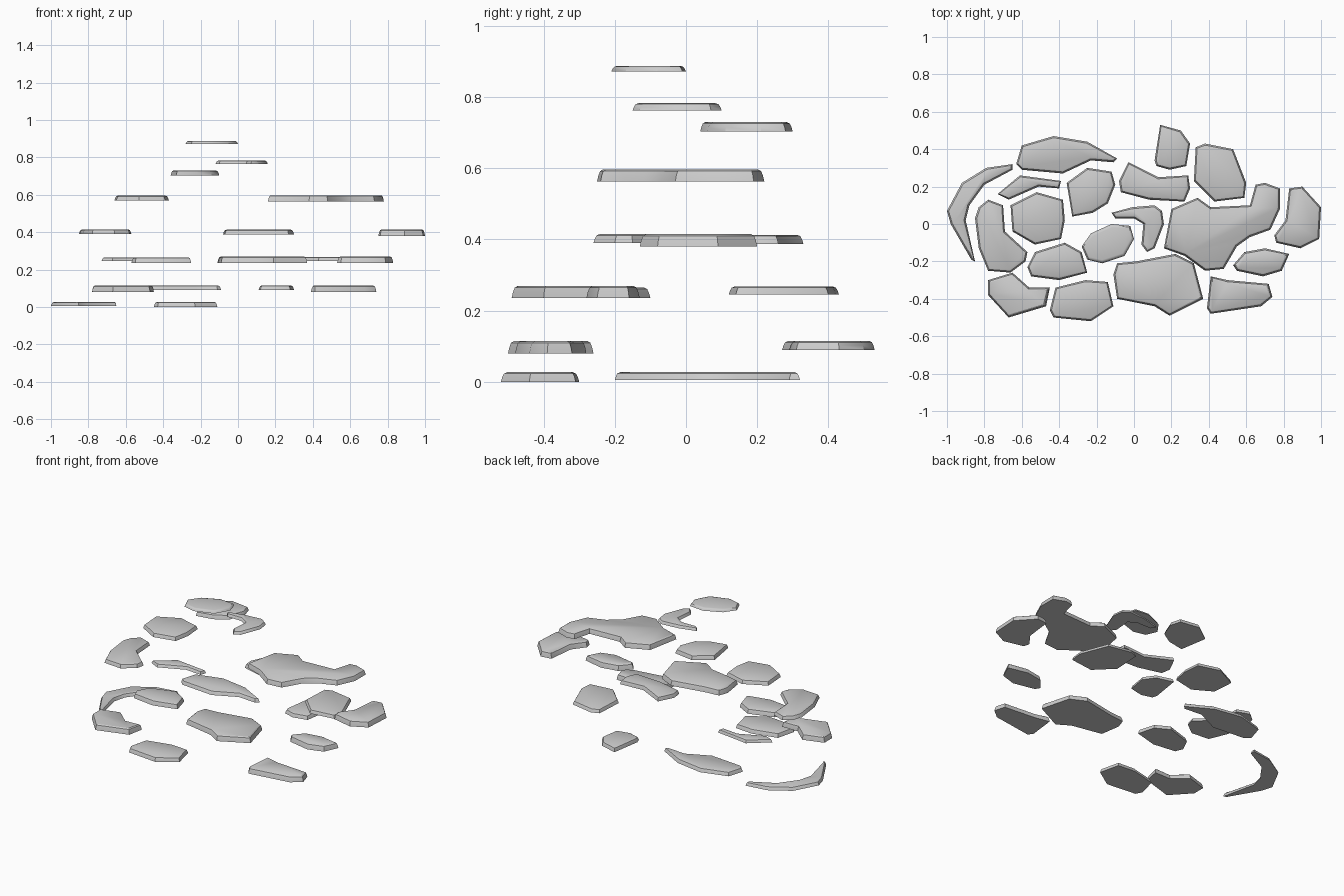
import bpy
import bmesh
from mathutils import Vector

cube = bpy.data.objects.get("Cube")
if cube:
    bpy.data.objects.remove(cube, do_unlink=True)

# One plain stone colour
stone_grey = bpy.data.materials.new("stone_grey")
stone_grey.use_nodes = True
colour = (0.6, 0.6, 0.6, 1)
stone_grey.diffuse_color = colour
stone_grey.node_tree.nodes["Principled BSDF"].inputs["Base Color"].default_value = colour

# Side profile shared by every slab: inward offset, share of the height
RIM_PROFILE = [(0, 0), (.004, .5), (.009, .85), (.018, 1)]


def inward_directions(corners):
    """Unit vector at each corner pointing into a clockwise outline."""
    directions = []
    for index, corner in enumerate(corners):
        before = (corner - corners[index - 1]).normalized()
        after = (corners[(index + 1) % len(corners)] - corner).normalized()
        along = before + after
        directions.append(Vector((along.y, -along.x)).normalized())
    return directions


def slab(name, base, top, outline):
    """Flat stone with a rounded upper rim, from a clockwise outline."""
    corners = [Vector(point) for point in outline]
    inward = inward_directions(corners)
    bm = bmesh.new()
    rings = []
    for offset, share in RIM_PROFILE:
        height = base + (top - base) * share
        ring = [bm.verts.new((*(corner + direction * offset), height))
                for corner, direction in zip(corners, inward)]
        rings.append(ring)
    for lower, upper in zip(rings, rings[1:]):
        for index in range(len(lower)):
            bm.faces.new((lower[index - 1], lower[index],
                          upper[index], upper[index - 1]))
    bm.faces.new(rings[0])
    bm.faces.new(rings[-1])
    bmesh.ops.recalc_face_normals(bm, faces=bm.faces)
    mesh = bpy.data.meshes.new(name)
    bm.to_mesh(mesh)
    bm.free()
    mesh.materials.append(stone_grey)
    stone = bpy.data.objects.new(name, mesh)
    bpy.context.collection.objects.link(stone)
    bpy.ops.object.select_all(action="DESELECT")
    stone.select_set(True)
    bpy.context.view_layer.objects.active = stone
    bpy.ops.object.shade_smooth_by_angle(angle=.6)


# Ground level
slab("outer_right_crescent_stone", base=.005, top=.027, outline=[
    (-1, .07), (-.92, .22), (-.79, .3), (-.65, .32), (-.65, .29), (-.8, .21),
    (-.88, .1), (-.9, .02), (-.85, -.2), (-.87, -.19), (-.98, 0)])
slab("front_lowest_stone", base=0, top=.027, outline=[
    (-.45, -.46), (-.42, -.34), (-.26, -.3), (-.14, -.31), (-.11, -.44),
    (-.23, -.52), (-.43, -.5)])

# Second level
slab("back_right_long_stone", base=.09, top=.115, outline=[
    (-.63, .32), (-.6, .42), (-.43, .47), (-.25, .44), (-.09, .35),
    (-.11, .33), (-.23, .34), (-.38, .27), (-.6, .29)])
slab("back_small_stone", base=.09, top=.115, outline=[
    (.11, .34), (.14, .53), (.25, .5), (.3, .43), (.28, .31), (.19, .29),
    (.12, .31)])
slab("front_right_notched_stone", base=.08, top=.115, outline=[
    (-.78, -.3), (-.65, -.26), (-.56, -.34), (-.45, -.34), (-.47, -.44),
    (-.67, -.5), (-.78, -.38)])
slab("front_left_stone", base=.08, top=.115, outline=[
    (.39, -.45), (.41, -.28), (.5, -.3), (.72, -.32), (.74, -.39),
    (.68, -.44), (.41, -.48)])

# Third level
slab("back_right_sliver_stone", base=.245, top=.265, outline=[
    (-.73, .16), (-.61, .26), (-.39, .23), (-.4, .19), (-.51, .2),
    (-.67, .13)])
slab("front_right_inner_stone", base=.235, top=.265, outline=[
    (-.57, -.23), (-.53, -.15), (-.37, -.1), (-.28, -.15), (-.25, -.26),
    (-.4, -.3), (-.55, -.28)])
slab("front_large_stone", base=.235, top=.27, outline=[
    (-.11, -.27), (-.09, -.21), (.01, -.2), (.22, -.16), (.32, -.21),
    (.37, -.4), (.19, -.49), (.11, -.44), (-.09, -.4)])
slab("left_small_stone", base=.235, top=.27, outline=[
    (.53, -.22), (.59, -.15), (.7, -.13), (.83, -.16), (.79, -.25),
    (.69, -.28), (.55, -.25)])
slab("back_left_tall_stone", base=.245, top=.268, outline=[
    (.32, .23), (.33, .41), (.38, .43), (.53, .4), (.6, .22), (.59, .14),
    (.43, .12)])

# Fourth level
slab("right_bent_stone", base=.39, top=.415, outline=[
    (-.85, .03), (-.83, .09), (-.78, .13), (-.7, .1), (-.69, -.04),
    (-.57, -.15), (-.58, -.2), (-.66, -.26), (-.78, -.25), (-.83, -.13)])
slab("back_middle_stone", base=.387, top=.413, outline=[
    (-.08, .23), (-.03, .33), (.13, .25), (.29, .26), (.3, .19), (.27, .12),
    (.08, .13), (-.07, .17)])
slab("outer_left_stone", base=.38, top=.415, outline=[
    (.83, .19), (.9, .2), (1, .09), (.99, -.08), (.89, -.13), (.76, -.1),
    (.75, -.06), (.81, .02)])

# Fifth level
slab("right_round_stone", base=.57, top=.595, outline=[
    (-.66, .1), (-.52, .17), (-.38, .13), (-.37, .02), (-.39, -.08),
    (-.53, -.11), (-.65, -.04)])
slab("left_largest_stone", base=.563, top=.597, outline=[
    (.16, -.13), (.2, .08), (.34, .14), (.41, .09), (.62, .1), (.65, .21),
    (.7, .22), (.78, .19), (.78, .08), (.73, -.03), (.62, -.07),
    (.55, -.12), (.48, -.24), (.38, -.25), (.27, -.17)])

# Three highest stones
slab("upper_back_stone", base=.703, top=.73, outline=[
    (-.36, .22), (-.25, .3), (-.12, .28), (-.1, .21), (-.14, .11),
    (-.22, .06), (-.33, .04)])
slab("upper_hook_stone", base=.763, top=.783, outline=[
    (-.12, .06), (-.01, .09), (.11, .1), (.15, .07), (.16, 0), (.11, -.13),
    (.07, -.15), (.04, -.11), (.05, 0), (0, .03), (-.1, .03)])
slab("top_stone", base=.872, top=.888, outline=[
    (-.28, -.12), (-.23, -.05), (-.12, 0), (-.02, -.01), (0, -.08),
    (-.05, -.17), (-.17, -.21), (-.25, -.19)])
